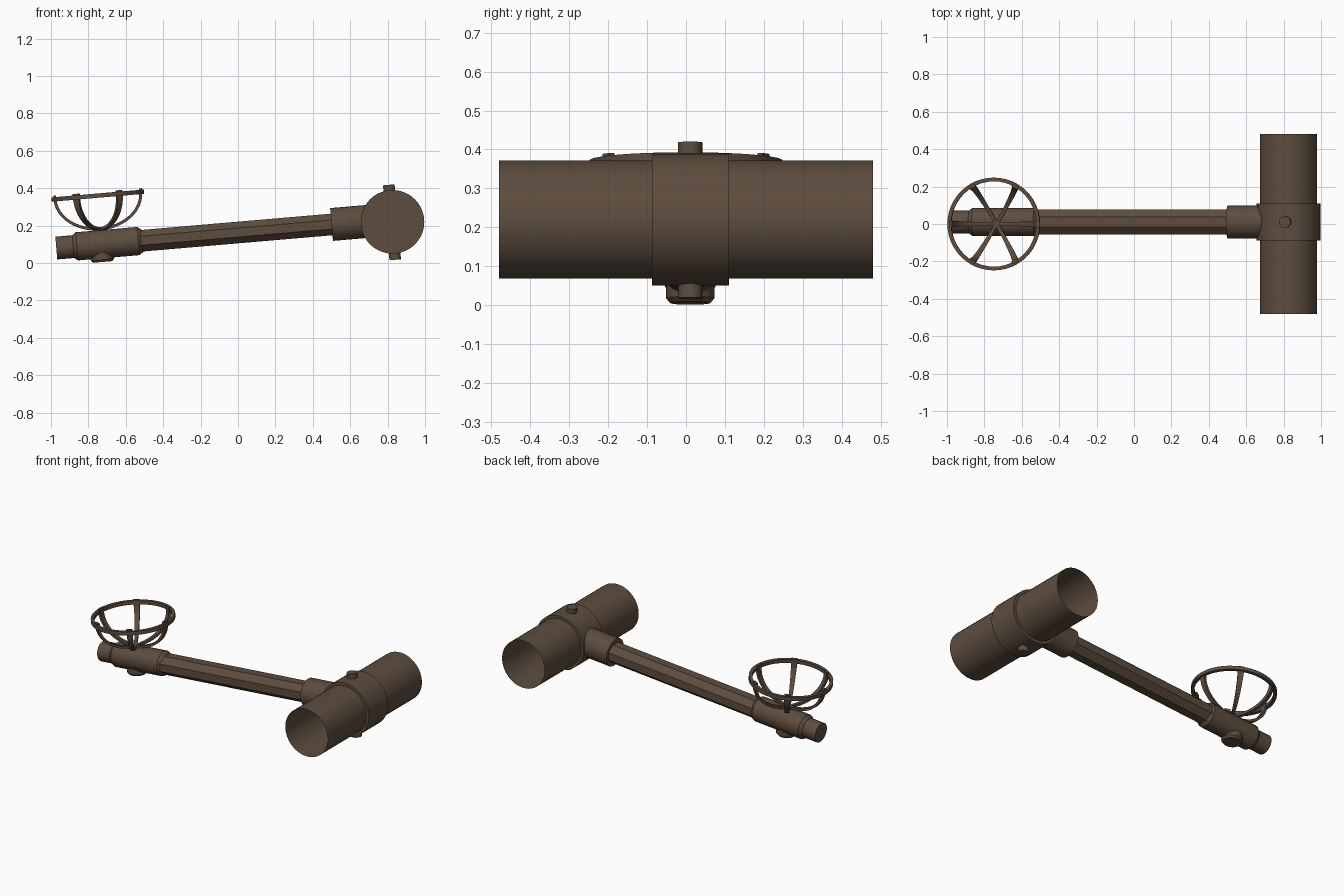
import bpy, bmesh, math
from mathutils import Matrix, Vector

if "Cube" in bpy.data.objects:
    bpy.data.objects.remove(bpy.data.objects["Cube"])

mat = bpy.data.materials.new("dark_bronze")
mat.diffuse_color = (0.11, 0.073, 0.048, 1)
mat.use_nodes = True
mat.node_tree.nodes["Principled BSDF"].inputs["Base Color"].default_value = mat.diffuse_color

# tilted frame of the handle: local x runs along the shaft
TILT = Matrix.Translation((0, 0.011, 0.163)) @ Matrix.Rotation(math.radians(-4.9), 4, 'Y')
WHEEL = Matrix.Translation((0, -0.011, 0)) @ TILT @ Matrix.Translation((-0.73, 0, 0.26))


def finish(name, bm, matrix):
    bmesh.ops.recalc_face_normals(bm, faces=bm.faces)
    bm.transform(matrix)
    me = bpy.data.meshes.new(name)
    bm.to_mesh(me)
    bm.free()
    me.materials.append(mat)
    ob = bpy.data.objects.new(name, me)
    bpy.context.collection.objects.link(ob)
    bpy.ops.object.select_all(action='DESELECT')
    ob.select_set(True)
    bpy.context.view_layer.objects.active = ob
    bpy.ops.object.shade_smooth_by_angle(angle=math.radians(35))
    return ob


def lathe(name, profile, sides, matrix, caps=True, scale=(1, 1), phase=0.0):
    """Turn (radius, height) points around local z."""
    bm = bmesh.new()
    rings = []
    for r, h in profile:
        rings.append([bm.verts.new((r * scale[0] * math.cos(phase + math.tau * i / sides),
                                    r * scale[1] * math.sin(phase + math.tau * i / sides), h))
                      for i in range(sides)])
    for a, b in zip(rings, rings[1:]):
        for i in range(sides):
            j = (i + 1) % sides
            bm.faces.new((a[i], a[j], b[j], b[i]))
    if caps:
        bm.faces.new(rings[0])
        bm.faces.new(rings[-1])
    return finish(name, bm, matrix)


ALONG = TILT @ Matrix.Rotation(math.pi / 2, 4, 'Y')      # z -> shaft direction
HEAD = Matrix.Translation((0.826, 0, 0.22)) @ Matrix.Rotation(-math.pi / 2, 4, 'X')

# hammer head: open thin tubes either side of a solid collar
lathe("head_tube_front", [(0.152, -0.48), (0.152, -0.08)], 48, HEAD, caps=False)
lathe("head_tube_back", [(0.152, 0.10), (0.152, 0.48)], 48, HEAD, caps=False)
lathe("head_collar", [(0.17, -0.087), (0.17, 0.11)], 48, HEAD)

# stud through the collar, square to the shaft
lathe("head_stud", [(0.031, -0.217), (0.031, 0.185)], 20,
      TILT @ Matrix.Translation((0.825, 0, 0)))

# shaft, neck socket, grip and pommel
lathe("neck_socket", [(0.088, 0.502), (0.088, 0.74)], 32, ALONG)
lathe("shaft", [(1, -0.56), (1, 0.52)], 8, ALONG,
      scale=(0.0625, 0.0715), phase=math.pi / 8)
lathe("grip", [(0.062, -0.885), (0.077, -0.865), (0.077, -0.535), (0.06, -0.512)], 16, ALONG,
      phase=math.pi / 16)
lathe("pommel", [(0.061, -0.975), (0.061, -0.85)], 24, ALONG)

# knob under the grip
lathe("grip_knob", [(0.062, -0.03), (0.062, -0.083), (0.052, -0.095)], 20,
      TILT @ Matrix.Translation((-0.735, 0, 0)))

# basket ring
bm = bmesh.new()
N = 48
section = [(0.228, -0.011), (0.248, -0.011), (0.248, 0.012), (0.228, 0.012)]
rings = [[bm.verts.new((r * math.cos(math.tau * i / N), r * math.sin(math.tau * i / N), z))
          for r, z in section] for i in range(N)]
for i in range(N):
    a, b = rings[i], rings[(i + 1) % N]
    for k in range(4):
        m = (k + 1) % 4
        bm.faces.new((a[k], a[m], b[m], b[k]))
finish("basket_ring", bm, WHEEL)


# six curved basket ribs, tapering towards the grip
def rib(index):
    bm = bmesh.new()
    loops = []
    steps = 12
    for s in range(-1, steps + 1):
        t = max(s, 0) / steps
        a = t * math.pi / 2
        width = 0.018 - 0.010 * t
        lift = 0.02 if s < 0 else 0.0
        c = Vector((0.230 * math.cos(a), 0, -0.178 * math.sin(a) + lift))
        n = Vector((math.cos(a), 0, -math.sin(a))) * 0.008
        y = Vector((0, width, 0))
        loops.append([bm.verts.new(p) for p in (c - n - y, c + n - y, c + n + y, c - n + y)])
    for p, q in zip(loops, loops[1:]):
        for k in range(4):
            m = (k + 1) % 4
            bm.faces.new((p[k], p[m], q[m], q[k]))
    bm.faces.new(loops[0])
    bm.faces.new(loops[-1])
    finish("basket_rib_%d" % (index + 1), bm, WHEEL @ Matrix.Rotation(index * math.pi / 3, 4, 'Z'))


for i in range(6):
    rib(i)
